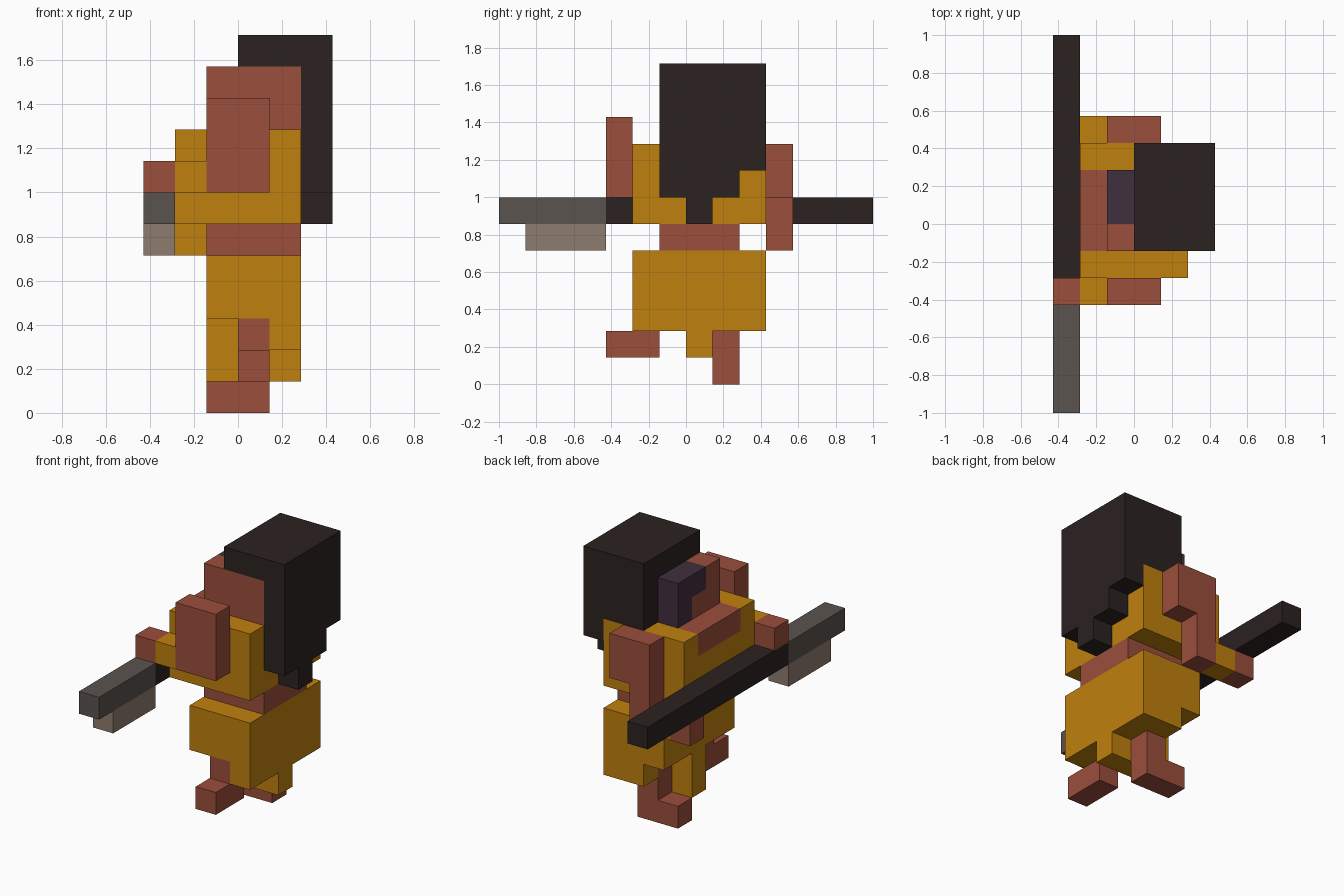
import bpy
import bmesh
import math
from mathutils import Vector

cube = bpy.data.objects.get("Cube")
if cube:
    bpy.data.objects.remove(cube, do_unlink=True)

UNIT = 1 / 7   # edge of one block
grid = {}      # block position -> part name
colours = {}   # part name -> material


def linear(c):
    c /= 255
    return c / 12.92 if c <= 0.04045 else ((c + 0.055) / 1.055) ** 2.4


def material(name, r, g, b):
    m = bpy.data.materials.new(name)
    m.use_nodes = True
    m.diffuse_color = (linear(r), linear(g), linear(b), 1)
    m.node_tree.nodes["Principled BSDF"].inputs["Base Color"].default_value = m.diffuse_color
    return m


def fill(name, mat, xs, ys, zs):
    """Add a box of blocks to a part, replacing any blocks already there."""
    colours[name] = mat
    for x in xs:
        for y in ys:
            for z in zs:
                grid[x, y, z] = name


def at(n):
    return range(n, n + 1)


def arm(side, y, upper, wrist):
    """Upper arm beside the tunic, then a cuff and hand reaching to -x."""
    fill(side + "_upper_arm", SKIN, range(-1, 1), at(y), upper)
    fill(side + "_cuff", ORANGE, at(-2), at(y), at(wrist))
    fill(side + "_hand", SKIN, at(-3), at(y), at(wrist))


def leg(side, y, ground, foot_xs, foot_ys):
    """Shin below the hips with a foot at its lower end."""
    fill(side + "_leg", SKIN, at(0), at(y), range(ground, HIP + 1))
    fill(side + "_leg", SKIN, foot_xs, foot_ys, at(ground))


ORANGE = material("orange cloth", 192, 128, 14)
SKIN = material("reddish skin", 155, 78, 59)
DARK = material("dark brown", 43, 34, 33)
GREY = material("blade grey", 90, 83, 78)
TAN = material("blade edge tan", 142, 124, 110)
PURPLE = material("dark purple", 64, 47, 61)

# Levels and spans shared by the body parts
HIP, WAIST, CHEST, CHIN, CROWN = 2, 5, 6, 9, 11
BODY = range(-1, 2)     # three blocks: body depth, and width of head and belly
WIDE = range(-2, 3)     # five blocks: width of hips and tunic

# Lower body: hips with the lower front row open, then loincloth and legs
fill("hips", ORANGE, BODY, WIDE, range(HIP + 1, WAIST))
fill("hips", ORANGE, range(2), WIDE, at(HIP))
fill("loincloth", ORANGE, BODY, at(0), at(HIP - 1))
fill("loincloth", ORANGE, at(-1), at(0), at(HIP))
leg("right", -2, 1, at(0), range(-3, -1))
leg("left", 1, 0, range(-1, 1), at(1))

# Upper body: bare belly, tunic with an open neckline, head with a face patch
fill("belly", SKIN, BODY, BODY, at(WAIST))
fill("tunic", ORANGE, range(-2, 2), WIDE, range(CHEST, CHIN))
fill("bare_chest", SKIN, at(-2), BODY, at(CHIN - 1))
fill("head", SKIN, BODY, BODY, range(CHIN, CROWN))
fill("face_patch", PURPLE, at(-1), range(2), at(CROWN - 1))
fill("face_patch", PURPLE, at(-1), at(1), at(CHIN))

# Hair: cap, left side lock, and a back sheet stepping down to a tail
for x in range(3):
    for y in range(-1, 3):
        if x == 2:
            bottom = CHIN - 1 - (y < 2) - (y == 0)
        else:
            bottom = CHIN if y == 2 else CROWN
        fill("hair", DARK, at(x), at(y), range(bottom, CROWN + 1))

# Arms: the right one raised, the left one hanging
arm("right", -3, range(7, 10), 7)
arm("left", 3, range(7, CHIN), WAIST)
fill("left_upper_arm", SKIN, at(-1), at(3), range(WAIST, 7))

# Weapon lying across both hands
fill("weapon_handle", DARK, at(-3), range(-3, 7), at(CHEST))
fill("weapon_blade", GREY, at(-3), range(-7, -3), at(CHEST))
fill("weapon_edge", TAN, at(-3), range(-6, -3), at(CHEST - 1))


def build(name, mat):
    """Skin the part's blocks with outer faces only, merged into flat panels."""
    bm = bmesh.new()
    for cell in [c for c, owner in grid.items() if owner == name]:
        centre = Vector(cell) + Vector((0.5, 0.5, 0.5))
        for axis in range(3):
            for sign in (-1, 1):
                n, u = Vector(), Vector()
                n[axis] = sign
                if tuple(int(c + d) for c, d in zip(cell, n)) in grid:
                    continue
                u[(axis + 1) % 3] = 0.5
                w = n.cross(u)
                mid = centre + n * 0.5
                corners = (mid - u - w, mid + u - w, mid + u + w, mid - u + w)
                bm.faces.new([bm.verts.new(p * UNIT) for p in corners])
    bmesh.ops.remove_doubles(bm, verts=bm.verts, dist=1e-4)
    bmesh.ops.dissolve_limit(bm, angle_limit=math.radians(1),
                             verts=bm.verts, edges=bm.edges)
    mesh = bpy.data.meshes.new(name)
    bm.to_mesh(mesh)
    bm.free()
    mesh.materials.append(mat)
    bpy.context.collection.objects.link(bpy.data.objects.new(name, mesh))


for part, mat in colours.items():
    build(part, mat)
